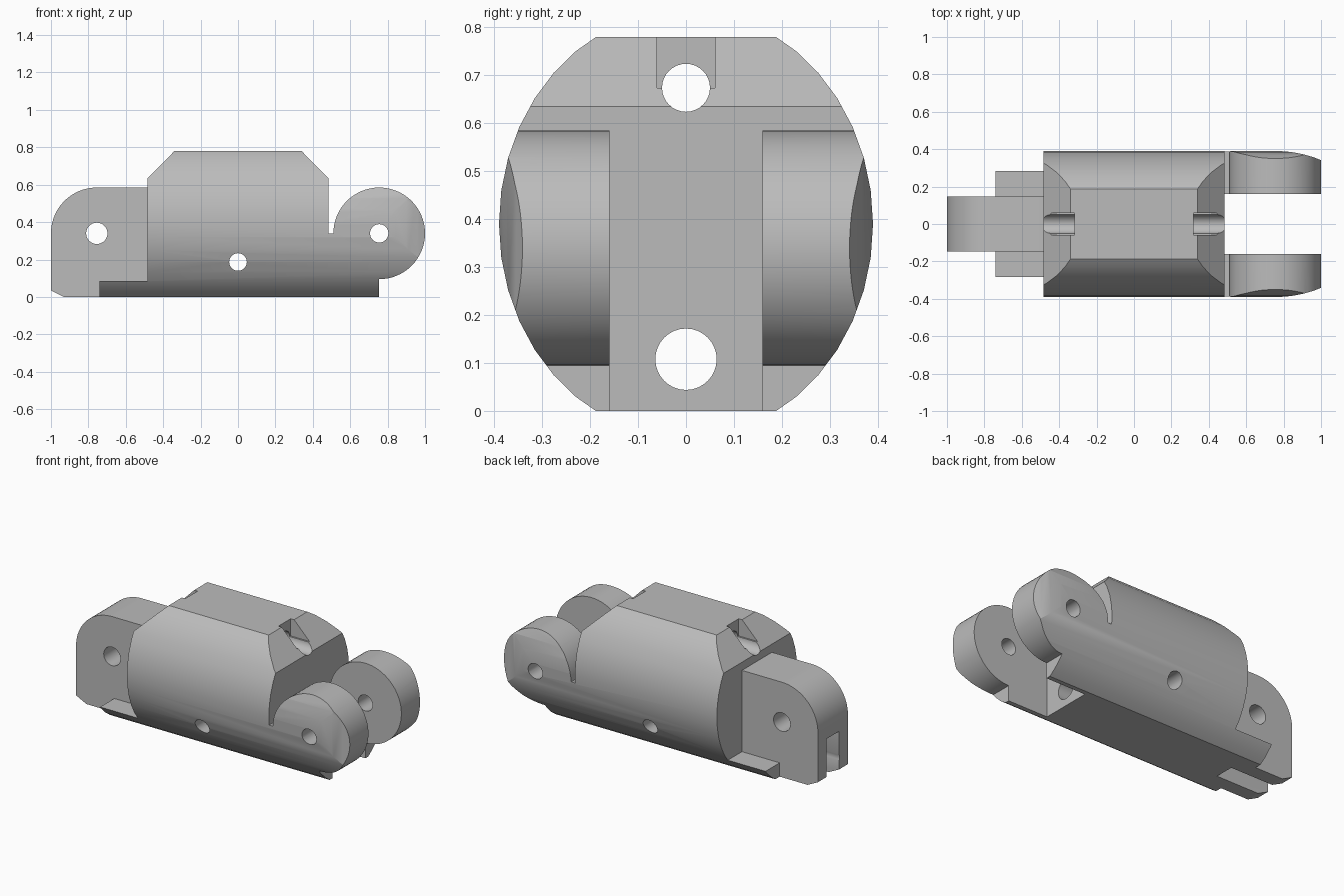
import bpy, bmesh, math
from mathutils import Vector

if "Cube" in bpy.data.objects:
    bpy.data.objects.remove(bpy.data.objects["Cube"])

grey = bpy.data.materials.new("plain grey")
grey.diffuse_color = (0.5, 0.5, 0.5, 1)
grey.use_nodes = True
grey.node_tree.nodes["Principled BSDF"].inputs["Base Color"].default_value = grey.diffuse_color


def arc(cx, cy, rx, ry, a0, a1, n):
    """Points on an elliptical arc, angles in degrees."""
    return [(cx + rx * math.cos(math.radians(a0 + (a1 - a0) * i / n)),
             cy + ry * math.sin(math.radians(a0 + (a1 - a0) * i / n))) for i in range(n + 1)]


def prism(name, pts, axis, lo, hi):
    """Extrude a 2D outline along an axis: y takes (x, z), x takes (y, z), z takes (x, y)."""
    place = {"x": lambda p, t: (t, p[0], p[1]),
             "y": lambda p, t: (p[0], t, p[1]),
             "z": lambda p, t: (p[0], p[1], t)}[axis]
    bm = bmesh.new()
    face = bm.faces.new([bm.verts.new(place(p, lo)) for p in pts])
    out = bmesh.ops.extrude_face_region(bm, geom=[face])
    step = Vector(place((0, 0), hi - lo))
    bmesh.ops.translate(bm, vec=step, verts=[v for v in out["geom"] if isinstance(v, bmesh.types.BMVert)])
    bmesh.ops.recalc_face_normals(bm, faces=bm.faces)
    me = bpy.data.meshes.new(name)
    bm.to_mesh(me)
    bm.free()
    me.materials.append(grey)
    ob = bpy.data.objects.new(name, me)
    bpy.context.collection.objects.link(ob)
    return ob


def rect(a0, b0, a1, b1):
    return [(a0, b0), (a1, b0), (a1, b1), (a0, b1)]


def drill(a, b, r, axis, lo, hi):
    return prism("drill", arc(a, b, r, r, 0, 360, 32)[:-1], axis, lo, hi)


def combine(target, tool, operation):
    """Apply a boolean and discard the tool object."""
    bpy.context.view_layer.objects.active = target
    mod = target.modifiers.new("bool", "BOOLEAN")
    mod.operation = operation
    mod.solver = "EXACT"
    mod.object = tool
    bpy.ops.object.modifier_apply(modifier=mod.name)
    bpy.data.objects.remove(tool)


# Body side profile: chamfered block, foot ledge and round fork lugs
side = ([(-.74, 0), (.755, 0)] + arc(.755, .34, .245, .245, -90, 180, 48)
        + [(.483, .34), (.483, .635), (.34, .78), (-.34, .78), (-.483, .635),
           (-.483, .085), (-.74, .085)])
link = prism("finger_link", side, "y", -.5, .5)

# Oval cross-section
combine(link, prism("oval", arc(0, .39, .39, .446, 0, 360, 40)[:-1], "x", -1.2, 1.2), "INTERSECT")

# Plan outline rounding the outer ends of the lugs
half = [(.6, .42), (.77, .391), (.84, .385), (.9, .374), (.96, .357), (1.02, .333)]
plan = [(-.9, -.45)] + [(x, -y) for x, y in half] + half[::-1] + [(-.9, .45)]
combine(link, prism("plan", plan, "z", -.2, 1), "INTERSECT")

# Gap between the fork lugs
combine(link, prism("fork_gap", rect(.4829, -.16, 1.2, .16), "z", -.2, 1), "DIFFERENCE")

# Hinge tongue with rounded top corner and chamfered toe
tongue = ([(-.93, 0), (-.4, 0), (-.4, .585)] + arc(-.755, .34, .245, .245, 90, 180, 20)
          + [(-1, .035)])
combine(link, prism("tongue", tongue, "y", -.146, .146), "UNION")

# Slot under the tongue
combine(link, prism("tongue_slot", rect(-1.2, -.2, -.64, .27), "y", -.06, .06), "DIFFERENCE")

# Hinge pin holes and cross hole
for x, z, r in ((-.755, .34, .057), (.755, .34, .049), (0, .187, .047)):
    combine(link, drill(x, z, r, "y", -.6, .6), "DIFFERENCE")

# Lengthwise cord channels
for z, r in ((.108, .064), (.674, .05)):
    combine(link, drill(0, z, r, "x", -1.2, 1.2), "DIFFERENCE")

# Notches at both ends of the top channel
for s in (-1, 1):
    xs = sorted((s * .317, s * .6))
    combine(link, prism("notch", rect(xs[0], .674, xs[1], .9), "y", -.06, .06), "DIFFERENCE")

bpy.ops.object.select_all(action="DESELECT")
link.select_set(True)
bpy.context.view_layer.objects.active = link
bpy.ops.object.shade_smooth_by_angle(angle=math.radians(25))
